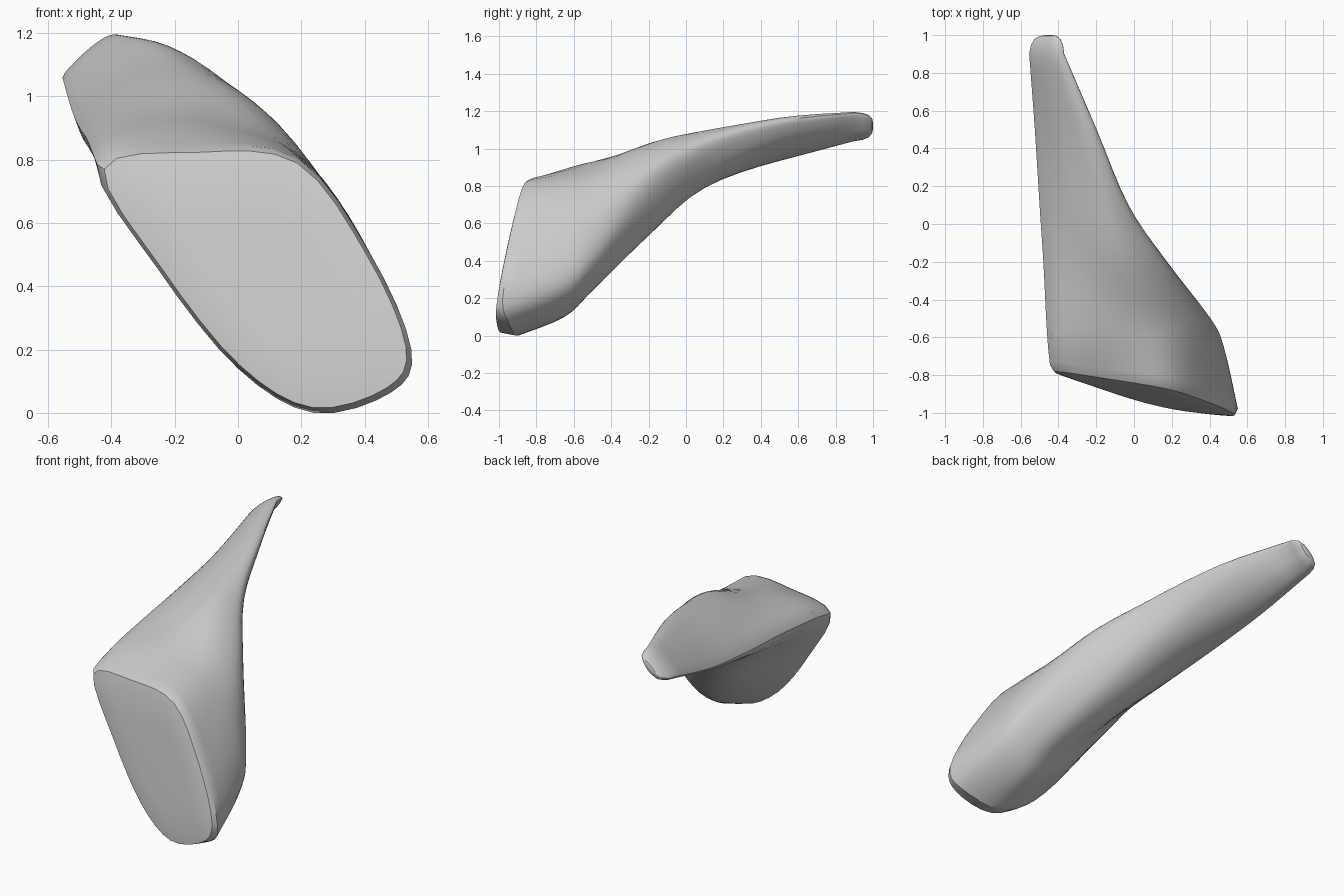
import bpy, bmesh, math
from mathutils import Vector

if "Cube" in bpy.data.objects:
    bpy.data.objects.remove(bpy.data.objects["Cube"])

SUB = 4


def face_y(x, z):
    # slanted plane of the front face
    return -0.845 - 0.16 * x - 0.13 * (0.8 - z)


def catmull(a, b, c, d, t):
    return 0.5 * (2 * b + (c - a) * t + (2 * a - 5 * b + 4 * c - d) * t * t
                  + (3 * b - 3 * c + d - a) * t ** 3)


def smooth_loop(keys):
    n = len(keys)
    return [catmull(keys[i - 1], keys[i], keys[(i + 1) % n], keys[(i + 2) % n], s / SUB)
            for i in range(n) for s in range(SUB)]


def scaled(ring, f, dy):
    c = sum(ring, Vector()) / len(ring)
    return [c + (p - c) * f + Vector((0, dy, 0)) for p in ring]


# cross-sections: left edge, top, soft ridge, right flank, right crest, four under points
front = [(-.445, .785), (-.14, .84), (.19, .805), (.42, .5), (.548, .2), (.485, .065), (.24, 0), (.0, .14), (-.25, .45)]
sections = {
    -.65: [(-.455, .81), (-.17, .89), (.16, .835), (.37, .59), (.475, .32), (.42, .18), (.24, .1), (.01, .23), (-.24, .5)],
    -.5: [(-.465, .835), (-.2, .93), (.11, .875), (.31, .68), (.405, .43), (.35, .3), (.22, .24), (.02, .33), (-.23, .57)],
    -.2: [(-.48, .87), (-.29, .985), (-.05, 1.025), (.13, .91), (.175, .78), (.14, .63), (.05, .54), (-.12, .56), (-.33, .7)],
    .1: [(-.5, .9), (-.35, 1.03), (-.18, 1.095), (-.08, 1.075), (-.03, 1.02), (-.05, .92), (-.11, .83), (-.23, .79), (-.4, .815)],
    .5: [(-.525, .955), (-.43, 1.065), (-.32, 1.14), (-.25, 1.165), (-.2, 1.145), (-.21, 1.09), (-.25, 1.03), (-.34, .965), (-.45, .935)],
    .9: [(-.555, 1.06), (-.5, 1.125), (-.44, 1.175), (-.4, 1.195), (-.37, 1.19), (-.38, 1.16), (-.41, 1.115), (-.45, 1.07), (-.51, 1.04)],
}
rim = smooth_loop([Vector((x, face_y(x, z) + .03 + max(0, .2 - z) * .3, z)) for x, z in front])
body = [rim] + [smooth_loop([Vector((x, y, z)) for x, z in k]) for y, k in sections.items()]

# front face rings, slightly domed, inside the chamfered rim
flat = [Vector((p.x, face_y(p.x, p.z), p.z)) for p in rim]
rings = [scaled(flat, .5, -.012), scaled(flat, .8, -.01), scaled(flat, .96, 0)]

# swept body
m = len(body)
for i in range(m - 1):
    q = [body[max(0, i - 1)], body[i], body[i + 1], body[min(m - 1, i + 2)]]
    for s in range(SUB):
        rings.append([catmull(*p, s / SUB) for p in zip(*q)])

# rounded tail end
tail = body[-1]
rings += [tail, scaled(tail, .92, .045), scaled(tail, .76, .078), scaled(tail, .5, .095), scaled(tail, .2, .1)]

bm = bmesh.new()
vr = [[bm.verts.new(p) for p in r] for r in rings]
n = len(rim)
for a, b in zip(vr, vr[1:]):
    for j in range(n):
        bm.faces.new((a[j], a[(j + 1) % n], b[(j + 1) % n], b[j]))
bm.faces.new(vr[0])
bm.faces.new(vr[-1][::-1])
bmesh.ops.recalc_face_normals(bm, faces=bm.faces)

# stand on the floor
low = min(v.co.z for v in bm.verts)
bmesh.ops.translate(bm, verts=bm.verts, vec=(0, 0, -low))
mesh = bpy.data.meshes.new("swept_shell")
bm.to_mesh(mesh)
bm.free()
obj = bpy.data.objects.new("swept_shell", mesh)
bpy.context.collection.objects.link(obj)
bpy.context.view_layer.objects.active = obj
obj.select_set(True)
bpy.ops.object.shade_smooth_by_angle(angle=math.radians(30))
